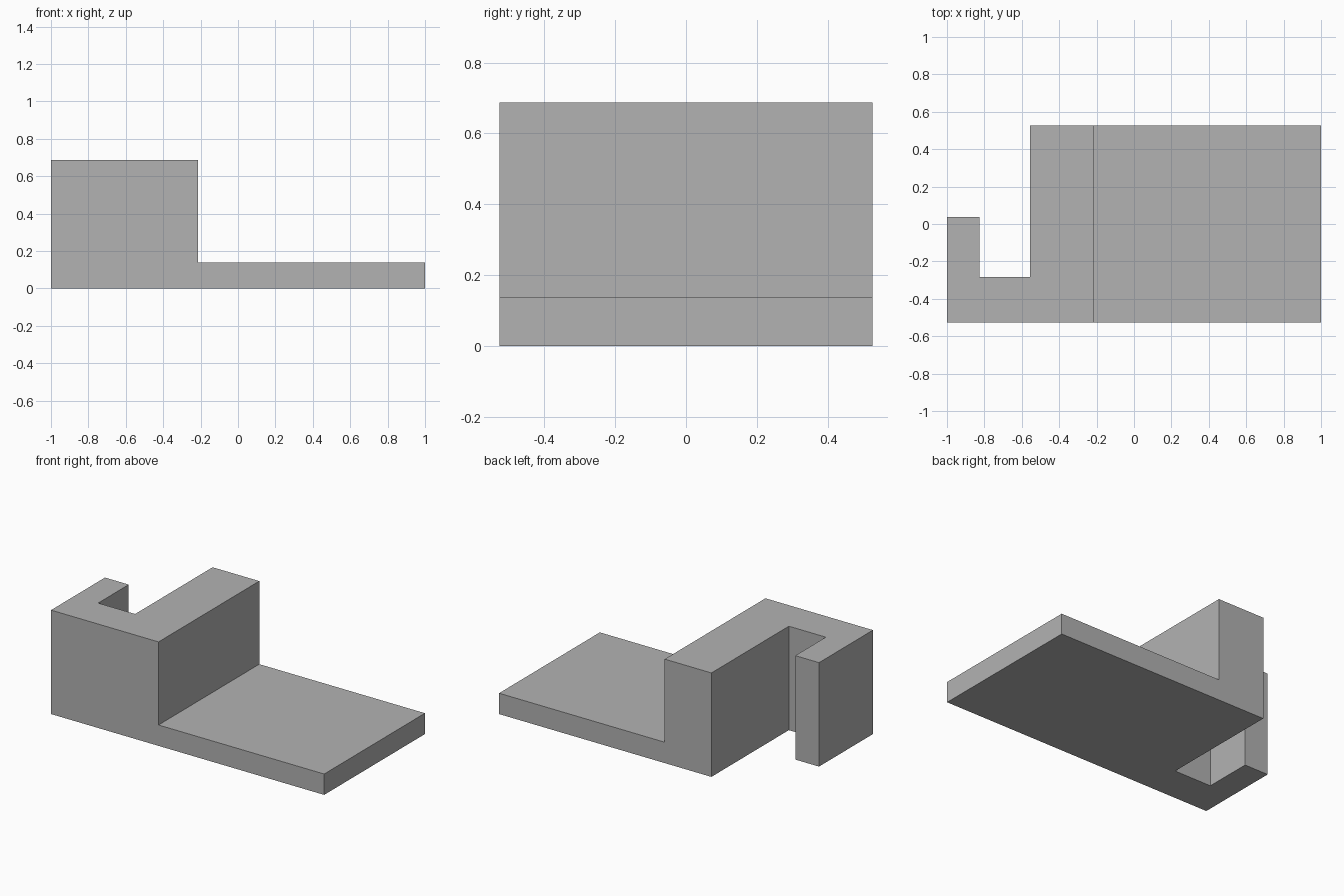
import bpy, bmesh, math

if "Cube" in bpy.data.objects:
    bpy.data.objects.remove(bpy.data.objects["Cube"])

PLATE_TOP, BLOCK_TOP = 0.138, 0.688
BACK, FRONT = 0.527, -0.527
STEP_X = -0.213

grey = bpy.data.materials.new("light grey")
grey.diffuse_color = (0.448, 0.448, 0.448, 1)
grey.use_nodes = True
grey.node_tree.nodes["Principled BSDF"].inputs["Base Color"].default_value = grey.diffuse_color

bm = bmesh.new()


def raise_faces(faces, height):
    """Extrude faces straight up and return the new top faces."""
    geom = bmesh.ops.extrude_face_region(bm, geom=faces)["geom"]
    verts = [g for g in geom if isinstance(g, bmesh.types.BMVert)]
    bmesh.ops.translate(bm, verts=verts, vec=(0, 0, height))
    return [g for g in geom if isinstance(g, bmesh.types.BMFace)]


# Footprint: hooked block outline and the plate sharing its right edge
hook = [(STEP_X, FRONT), (STEP_X, BACK), (-0.555, BACK), (-0.555, -0.283),
        (-0.826, -0.283), (-0.826, 0.037), (-1, 0.037), (-1, FRONT)]
hook_verts = [bm.verts.new((x, y, 0)) for x, y in hook]
plate_verts = [bm.verts.new((1, y, 0)) for y in (FRONT, BACK)]
footprint = [bm.faces.new(hook_verts),
             bm.faces.new([hook_verts[0], *plate_verts, hook_verts[1]])]

# Keep a floor, then raise the whole base and the hooked block above it
floor = bmesh.ops.duplicate(bm, geom=footprint)
tops = raise_faces(footprint, PLATE_TOP)
block = [f for f in tops if f.calc_center_median().x < STEP_X]
raise_faces(block, BLOCK_TOP - PLATE_TOP)

# Join the floor and remove flat seams
bmesh.ops.remove_doubles(bm, verts=bm.verts[:], dist=0.0001)
bmesh.ops.dissolve_limit(bm, angle_limit=math.radians(1),
                         verts=bm.verts[:], edges=bm.edges[:])
bmesh.ops.recalc_face_normals(bm, faces=bm.faces[:])

mesh = bpy.data.meshes.new("stepped_bracket")
bm.to_mesh(mesh)
bm.free()
mesh.materials.append(grey)
bpy.context.collection.objects.link(bpy.data.objects.new("stepped_bracket", mesh))
